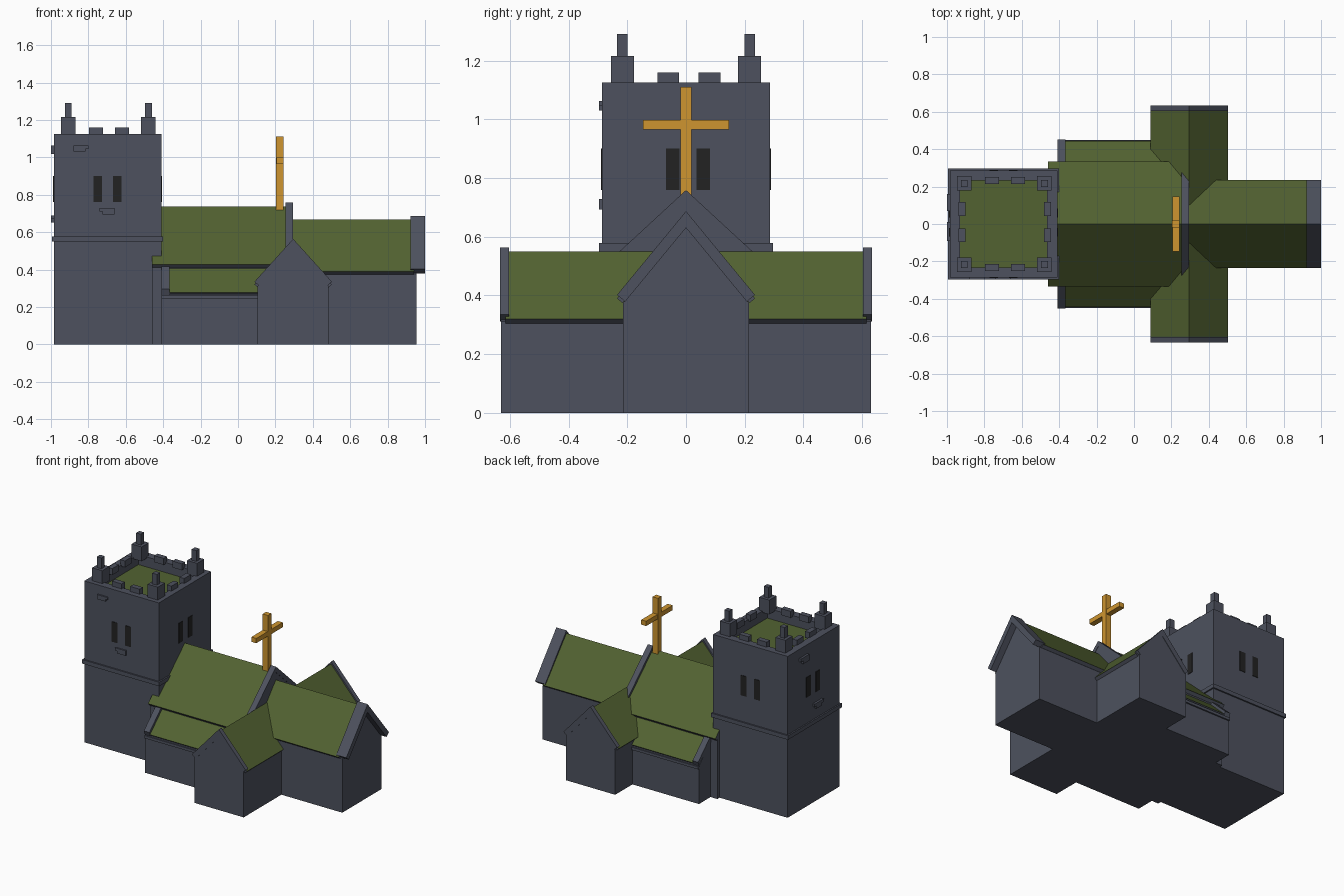
import bpy, bmesh, math
from mathutils import Vector

if "Cube" in bpy.data.objects:
    bpy.data.objects.remove(bpy.data.objects["Cube"])

def material(name, col):
    m = bpy.data.materials.new(name)
    m.diffuse_color = (*col, 1)
    m.use_nodes = True
    m.node_tree.nodes["Principled BSDF"].inputs["Base Color"].default_value = m.diffuse_color
    return m

STONE = material("grey_stone", (0.075, 0.083, 0.112))
ROOF = material("green_roof", (0.085, 0.123, 0.031))
GOLD = material("golden_wood", (0.62, 0.30, 0.029))
DARK = material("dark_opening", (0.016, 0.016, 0.016))

def finish(name, bm, *mats):
    bmesh.ops.recalc_face_normals(bm, faces=bm.faces)
    me = bpy.data.meshes.new(name)
    bm.to_mesh(me)
    bm.free()
    for m in mats:
        me.materials.append(m)
    ob = bpy.data.objects.new(name, me)
    bpy.context.collection.objects.link(ob)
    return ob

def add_box(bm, x0, x1, y0, y1, z0, z1):
    vs = bmesh.ops.create_cube(bm, size=1)["verts"]
    for v in vs:
        v.co = Vector(((x0 + x1) / 2 + v.co.x * (x1 - x0),
                       (y0 + y1) / 2 + v.co.y * (y1 - y0),
                       (z0 + z1) / 2 + v.co.z * (z1 - z0)))

def boxes(name, mat, *dims):
    bm = bmesh.new()
    for d in dims:
        add_box(bm, *d)
    return finish(name, bm, mat)

def prism(name, profile, axis, a, b, mat=STONE, top=None, centre=0):
    """Extrude a (u, z) profile along x or y; upward faces may take a second material."""
    bm = bmesh.new()
    place = lambda u, z, t: (t, centre + u, z) if axis == "x" else (centre + u, t, z)
    r0 = [bm.verts.new(place(u, z, a)) for u, z in profile]
    r1 = [bm.verts.new(place(u, z, b)) for u, z in profile]
    n = len(profile)
    bm.faces.new(r0)
    bm.faces.new(r1)
    for i in range(n):
        bm.faces.new((r0[i], r0[(i + 1) % n], r1[(i + 1) % n], r1[i]))
    bmesh.ops.recalc_face_normals(bm, faces=bm.faces)
    if top:
        for f in bm.faces:
            f.material_index = int(f.normal.z > 0.3)
    return finish(name, bm, mat, *([top] if top else []))

def chevron(w, eave, ridge, t):
    """Pitched slab cross-section with square-cut eaves."""
    a = math.atan2(ridge - eave, w)
    wi, ei, ri = w - t * math.sin(a), eave - t * math.cos(a), ridge - t / math.cos(a)
    return [(-w, eave), (0, ridge), (w, eave), (wi, ei), (0, ri), (-wi, ei)]

def gable(w, eave, ridge):
    return [(-w, 0), (w, 0), (w, eave), (0, ridge), (-w, eave)]

# Tower with a sunken roof behind its parapet
TX0, TX1, TY, TZ = -0.985, -0.41, 0.287, 1.125
bm = bmesh.new()
add_box(bm, TX0, TX1, -TY, TY, 0, TZ)
bm.faces.ensure_lookup_table()
bmesh.ops.recalc_face_normals(bm, faces=bm.faces)
cap = max(bm.faces, key=lambda f: f.calc_center_median().z)
bmesh.ops.inset_region(bm, faces=[cap], thickness=0.077)
well = bmesh.ops.extrude_face_region(bm, geom=[cap])
new_verts = [g for g in well["geom"] if isinstance(g, bmesh.types.BMVert)]
floor = [g for g in well["geom"] if isinstance(g, bmesh.types.BMFace)]
bmesh.ops.translate(bm, verts=new_verts, vec=(0, 0, -0.07))
if cap.is_valid:
    bm.faces.remove(cap)
for f in floor:
    f.material_index = 1
finish("tower", bm, STONE, ROOF)
boxes("tower_string_course", STONE, (-0.995, -0.40, -0.297, 0.297, 0.55, 0.578))

# Corner pinnacles and merlons
dims = []
for x in (-0.907, -0.479):
    for y in (-0.217, 0.217):
        dims.append((x - 0.039, x + 0.039, y - 0.039, y + 0.039, TZ - 0.01, 1.215))
        dims.append((x - 0.018, x + 0.018, y - 0.018, y + 0.018, 1.20, 1.29))
boxes("pinnacles", STONE, *dims)
dims = []
for s in (-0.07, 0.07):
    for y in (-0.232, 0.232):
        dims.append((-0.69 + s - 0.037, -0.69 + s + 0.037, y - 0.018, y + 0.018, TZ - 0.01, 1.16))
    for x in (-0.92, -0.463):
        dims.append((x - 0.018, x + 0.018, 0.01 + s - 0.037, 0.01 + s + 0.037, TZ - 0.01, 1.16))
boxes("merlons", STONE, *dims)

# Paired belfry openings on all four sides
dims = []
e = 0.003
for s in (-0.052, 0.052):
    for y in (-TY, TY):
        dims.append((-0.698 + s - 0.023, -0.698 + s + 0.023, y - e, y + e, 0.76, 0.90))
    for x in (TX0, TX1):
        dims.append((x - e, x + e, 0.007 + s - 0.023, 0.007 + s + 0.023, 0.76, 0.90))
boxes("belfry_openings", DARK, *dims)

# Raised stones on the front and west sides of the tower
boxes("raised_stones", STONE,
      (-0.88, -0.80, -0.297, -0.28, 1.045, 1.062), (-0.88, -0.815, -0.297, -0.28, 1.03, 1.046),
      (-0.74, -0.66, -0.297, -0.28, 0.71, 0.728), (-0.725, -0.66, -0.297, -0.28, 0.693, 0.711),
      (-1.0, -0.98, 0.07, 0.16, 1.04, 1.062), (-1.0, -0.98, 0.07, 0.135, 1.018, 1.041),
      (-1.0, -0.98, -0.09, 0.01, 0.67, 0.69), (-1.0, -0.98, -0.07, -0.01, 0.652, 0.671))

# Nave
prism("nave_walls", gable(0.312, 0.425, 0.71), "x", -0.46, 0.285)
prism("nave_roof", chevron(0.335, 0.428, 0.737, 0.024), "x", -0.46, 0.27, STONE, ROOF)
prism("nave_east_gable", gable(0.312, 0.45, 0.735), "x", 0.255, 0.292)
prism("nave_coping", chevron(0.335, 0.45, 0.759, 0.03), "x", 0.253, 0.294)

# Chancel
prism("chancel_walls", gable(0.215, 0.375, 0.632), "x", 0.25, 0.955)
prism("chancel_roof", chevron(0.235, 0.39, 0.667, 0.024), "x", 0.28, 0.94, STONE, ROOF)
prism("chancel_coping", chevron(0.235, 0.402, 0.687, 0.036), "x", 0.922, 1.0)

# Transept crossing the church from front to back
prism("transept_walls", gable(0.19, 0.312, 0.53), "y", -0.63, 0.63, centre=0.295)
prism("transept_roof", chevron(0.207, 0.32, 0.549, 0.023), "y", -0.615, 0.615, STONE, ROOF, 0.295)
for side, s in (("front", -1), ("back", 1)):
    prism("transept_coping_" + side, chevron(0.207, 0.335, 0.564, 0.036), "y",
          s * 0.603, s * 0.633, centre=0.295)

# Lean-to aisles on both sides
for side, s in (("front", -1), ("back", 1)):
    prof = lambda pts: [(s * u, z) for u, z in pts]
    prism("aisle_walls_" + side, prof([(0.28, 0), (0.44, 0), (0.44, 0.265), (0.28, 0.415)]),
          "x", -0.408, 0.15)
    prism("aisle_roof_" + side, prof([(0.445, 0.278), (0.29, 0.426), (0.29, 0.40), (0.43, 0.262)]),
          "x", -0.39, 0.2, STONE, ROOF)
    prism("aisle_coping_" + side, prof([(0.452, 0.296), (0.29, 0.45), (0.29, 0.40), (0.438, 0.278), (0.438, 0.26)]),
          "x", -0.41, -0.367)
    y = sorted((s * 0.42, s * 0.45))
    boxes("aisle_eave_course_" + side, STONE, (-0.408, 0.15, y[0], y[1], 0.245, 0.264))

# Rooftop cross
boxes("cross", GOLD, (0.204, 0.244, -0.019, 0.019, 0.715, 1.11),
      (0.205, 0.243, -0.146, 0.146, 0.965, 0.998))
